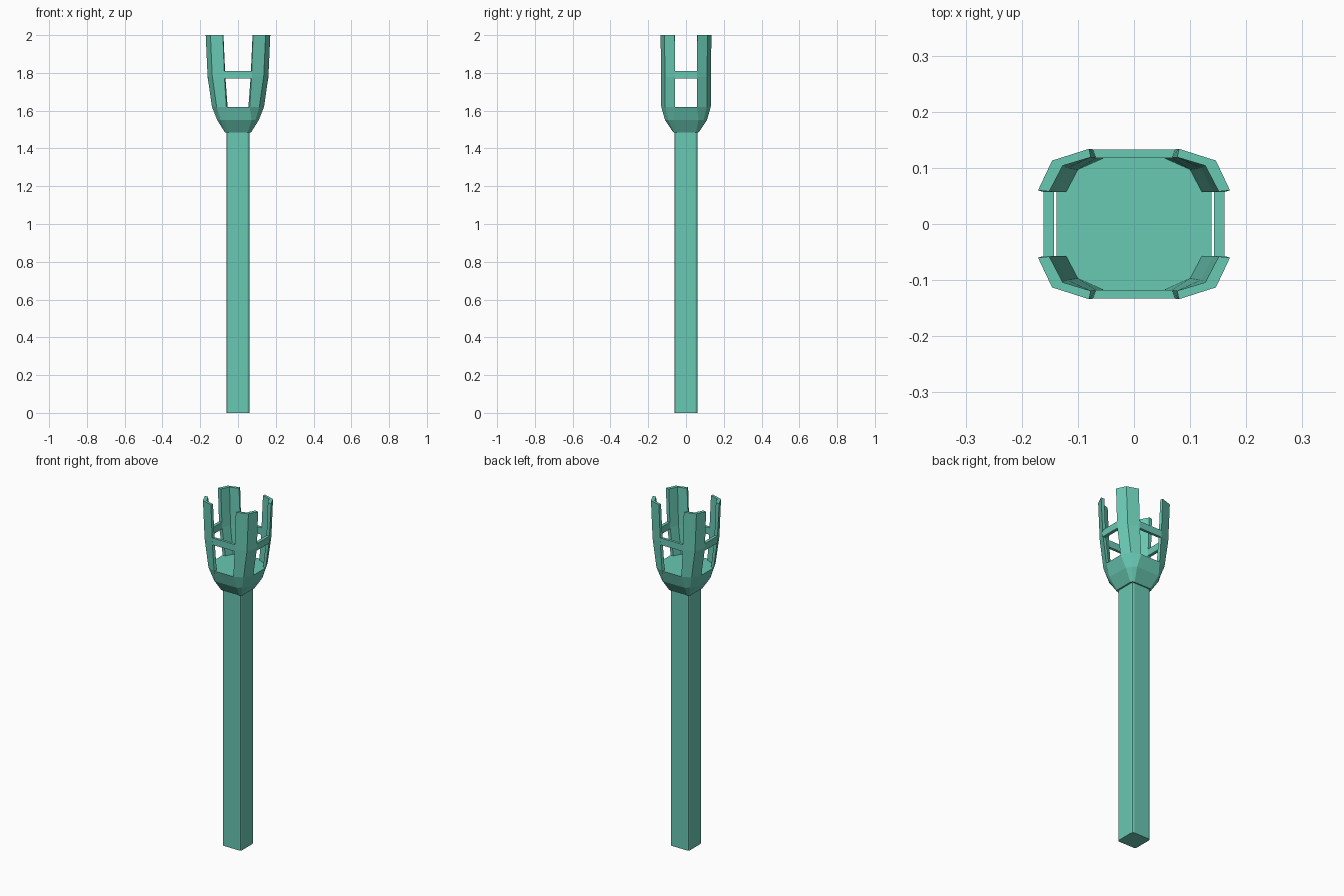
import bpy, bmesh

if "Cube" in bpy.data.objects:
    bpy.data.objects.remove(bpy.data.objects["Cube"])

mat = bpy.data.materials.new("teal")
mat.diffuse_color = (0.14, 0.58, 0.45, 1)
mat.use_nodes = True
mat.node_tree.nodes["Principled BSDF"].inputs["Base Color"].default_value = mat.diffuse_color


def finish(bm, name):
    bmesh.ops.recalc_face_normals(bm, faces=bm.faces)
    mesh = bpy.data.meshes.new(name)
    bm.to_mesh(mesh)
    bm.free()
    obj = bpy.data.objects.new(name, mesh)
    bpy.context.collection.objects.link(obj)
    mesh.materials.append(mat)
    return obj


def loft(name, sections):
    """Capped skin through (z, [(x, y), ...]) sections."""
    bm = bmesh.new()
    rings = [[bm.verts.new((x, y, z)) for x, y in pts] for z, pts in sections]
    n = len(rings[0])
    for lo, hi in zip(rings, rings[1:]):
        for i in range(n):
            j = (i + 1) % n
            bm.faces.new((lo[i], lo[j], hi[j], hi[i]))
    bm.faces.new(rings[0][::-1])
    bm.faces.new(rings[-1])
    return finish(bm, name)


def full_ring(corner):
    """Expand one corner (front edge, chamfer, side edge) to four corners."""
    back = corner[::-1]
    return (back + [(-x, y) for x, y in corner]
            + [(-x, -y) for x, y in back] + [(x, -y) for x, y in corner])


def mirror(obj, x, y):
    mod = obj.modifiers.new("mirror", 'MIRROR')
    mod.use_axis = (x, y, False)


def box(name, x0, x1, y0, y1, z0, z1):
    return loft(name, [(z, [(x0, y0), (x1, y0), (x1, y1), (x0, y1)])
                       for z in (z0, z1)])


# Shaft with softened corners
post = full_ring([(0.048, 0.06), (0.057, 0.057), (0.06, 0.048)])
loft("shaft", [(0, post), (1.5, post)])

# Solid flared cup, flat on top
rim = [(0.062, 0.131), (0.113, 0.110), (0.138, 0.057)]
cup = [
    (1.485, [(0.052, 0.067), (0.064, 0.064), (0.069, 0.053)]),
    (1.55, [(0.072, 0.111), (0.092, 0.093), (0.110, 0.066)]),
    (1.62, rim),
]
loft("cup", [(z, full_ring(c)) for z, c in cup])

# Four angled prongs: outer corner, then inner corner
prong = [
    (1.62, rim, [(0.055, 0.117), (0.100, 0.097), (0.121, 0.057)]),
    (1.78, [(0.072, 0.133), (0.136, 0.112), (0.161, 0.057)],
     [(0.067, 0.118), (0.118, 0.100), (0.142, 0.057)]),
    (2.0, [(0.080, 0.134), (0.146, 0.113), (0.171, 0.060)],
     [(0.077, 0.119), (0.127, 0.104), (0.151, 0.058)]),
]
mirror(loft("prong", [(z, o + i[::-1]) for z, o, i in prong]), True, True)

# Crossbars tying the prongs together
mirror(box("front_back_bar", -0.074, 0.074, -0.133, -0.118, 1.77, 1.81), False, True)
mirror(box("side_bar", 0.143, 0.161, -0.059, 0.059, 1.77, 1.81), True, False)
